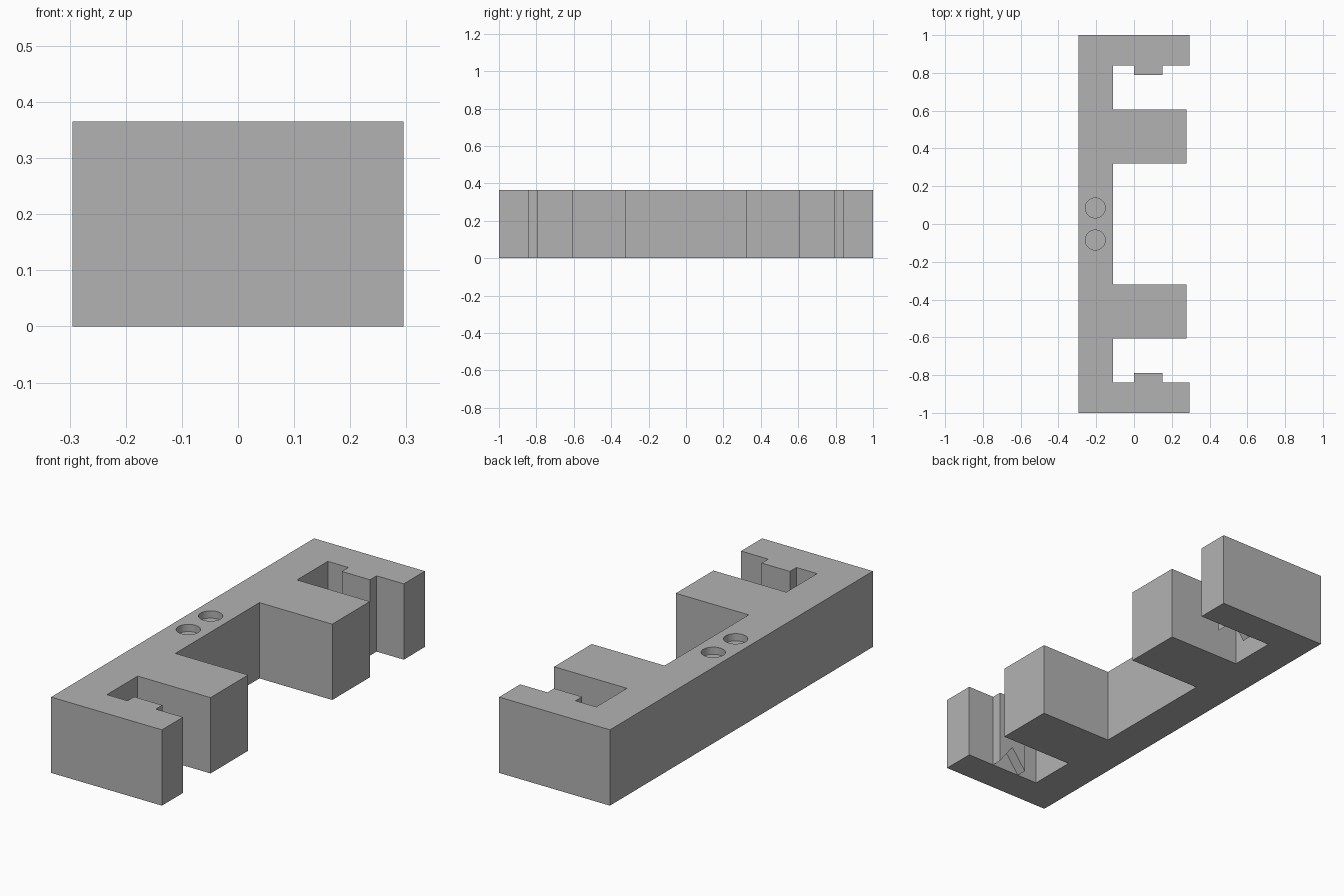
import bpy
import bmesh
from mathutils import Vector

HEIGHT = 0.365

cube = bpy.data.objects.get("Cube")
if cube:
    bpy.data.objects.remove(cube, do_unlink=True)

grey = bpy.data.materials.new("plain grey")
grey.use_nodes = True
colour = (0.45, 0.45, 0.45, 1)
grey.diffuse_color = colour
grey.node_tree.nodes["Principled BSDF"].inputs["Base Color"].default_value = colour


def prism(name, points, direction):
    """Extrude a planar outline along a direction."""
    bm = bmesh.new()
    face = bm.faces.new([bm.verts.new(p) for p in points])
    new = bmesh.ops.extrude_face_region(bm, geom=[face])["geom"]
    verts = [v for v in new if isinstance(v, bmesh.types.BMVert)]
    bmesh.ops.translate(bm, verts=verts, vec=Vector(direction))
    bmesh.ops.recalc_face_normals(bm, faces=bm.faces)
    mesh = bpy.data.meshes.new(name)
    bm.to_mesh(mesh)
    bm.free()
    mesh.materials.append(grey)
    obj = bpy.data.objects.new(name, mesh)
    bpy.context.collection.objects.link(obj)
    return obj


# Comb-shaped body: half outline, mirrored front to back
half = [(-0.11, 0.32), (0.278, 0.32), (0.278, 0.606), (-0.11, 0.606),
        (-0.11, 0.84), (0.295, 0.84), (0.295, 1), (-0.295, 1)]
outline = half + [(x, -y) for x, y in reversed(half)]
body = prism("bracket_body", [(x, y, 0) for x, y in outline], (0, 0, HEIGHT))

# Two shallow round sockets in the spine
for side, label in ((1, "back"), (-1, "front")):
    bpy.ops.mesh.primitive_cylinder_add(
        vertices=48, radius=0.053, depth=0.07,
        location=(-0.205, side * 0.085, HEIGHT))
    cutter = bpy.context.object
    cutter.name = label + "_socket_cutter"
    cutter.data.materials.append(grey)
    cutter.hide_render = True
    cutter.hide_viewport = True
    cut = body.modifiers.new(label + "_socket", "BOOLEAN")
    cut.operation = "DIFFERENCE"
    cut.solver = "EXACT"
    cut.object = cutter

# Locating teeth on the end arms, with a V notch underneath
tooth = [(0, 0), (0.075, 0.1), (0.15, 0), (0.15, HEIGHT), (0, HEIGHT)]
for side, label in ((1, "back"), (-1, "front")):
    prism(label + "_tooth", [(x, side * 0.84, z) for x, z in tooth],
          (0, -side * 0.05, 0))
